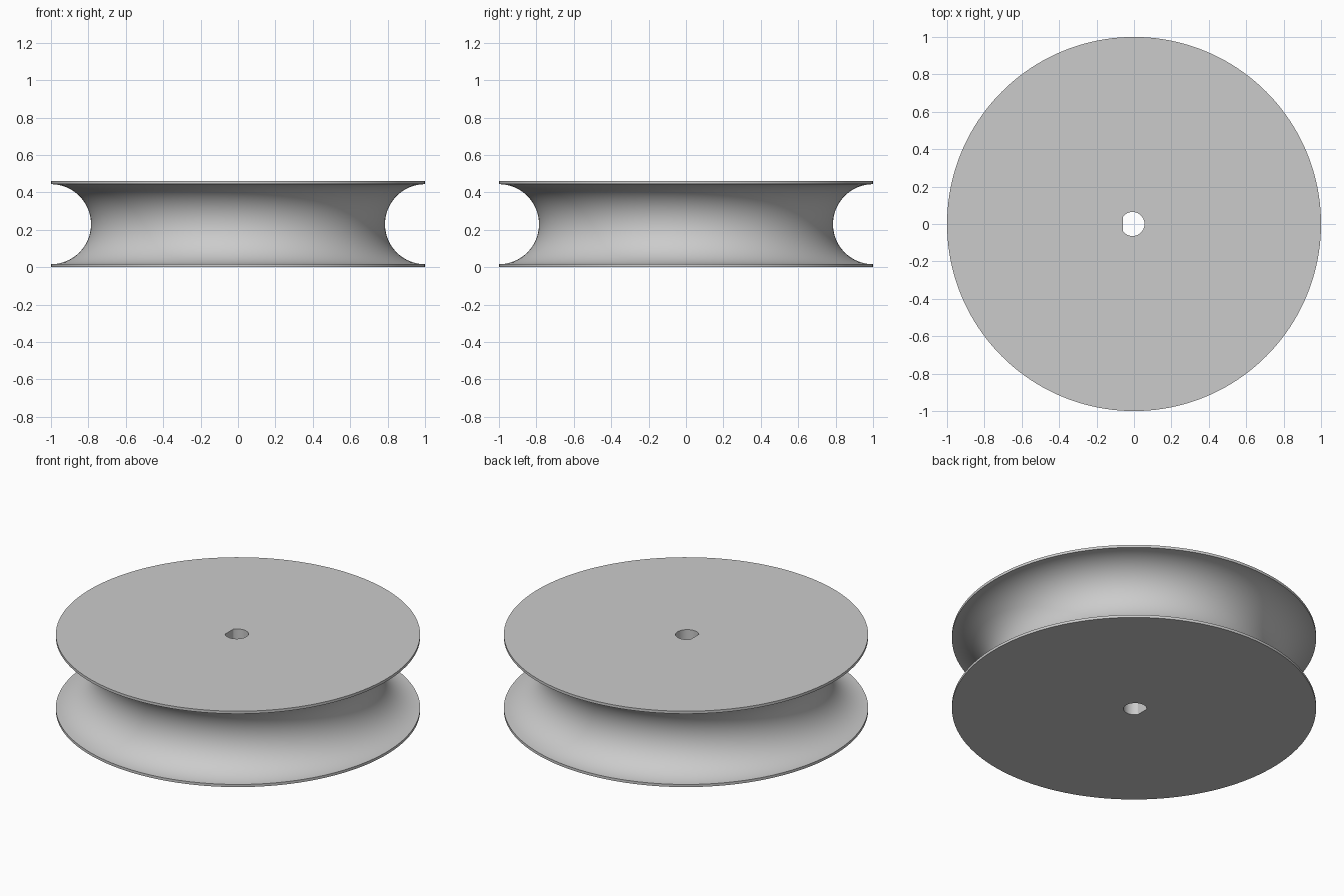
import bpy
import bmesh
from math import sin, cos, pi, radians

if "Cube" in bpy.data.objects:
    bpy.data.objects.remove(bpy.data.objects["Cube"], do_unlink=True)

SEGMENTS = 160
HEIGHT = 0.46
RIM = 0.016                       # thickness of the flange edge
GROOVE = HEIGHT / 2 - RIM         # groove radius
GROOVE_STEPS = 40
BORE, BORE_X, BORE_FLAT = 0.064, -0.008, -0.059

grey = bpy.data.materials.new("light_grey")
grey.use_nodes = True
grey.diffuse_color = (0.6, 0.6, 0.6, 1)
grey.node_tree.nodes["Principled BSDF"].inputs["Base Color"].default_value = (0.6, 0.6, 0.6, 1)

bm = bmesh.new()
angles = [2 * pi * i / SEGMENTS for i in range(SEGMENTS)]


def round_ring(r, z):
    return [bm.verts.new((r * cos(a), r * sin(a), z)) for a in angles]


def bore_ring(z):
    # circle with one side cut flat
    return [bm.verts.new((max(BORE_FLAT, BORE_X + BORE * cos(a)), BORE * sin(a), z))
            for a in angles]


# Closed loop of rings: bore, lower rim, half-round groove, upper rim, bore
rings = [bore_ring(0), round_ring(1, 0)]
for i in range(GROOVE_STEPS + 1):
    t = pi * i / GROOVE_STEPS
    rings.append(round_ring(1 - GROOVE * sin(t), HEIGHT / 2 - GROOVE * cos(t)))
rings += [round_ring(1, HEIGHT), bore_ring(HEIGHT)]

for k, low in enumerate(rings):
    high = rings[(k + 1) % len(rings)]
    for i in range(SEGMENTS):
        j = (i + 1) % SEGMENTS
        bm.faces.new((low[i], low[j], high[j], high[i]))
bmesh.ops.recalc_face_normals(bm, faces=bm.faces)

mesh = bpy.data.meshes.new("grooved_wheel")
bm.to_mesh(mesh)
bm.free()
mesh.materials.append(grey)
wheel = bpy.data.objects.new("grooved_wheel", mesh)
bpy.context.collection.objects.link(wheel)

# Smooth groove and bore, crisp rims
bpy.ops.object.select_all(action='DESELECT')
wheel.select_set(True)
bpy.context.view_layer.objects.active = wheel
bpy.ops.object.shade_smooth_by_angle(angle=radians(20))
